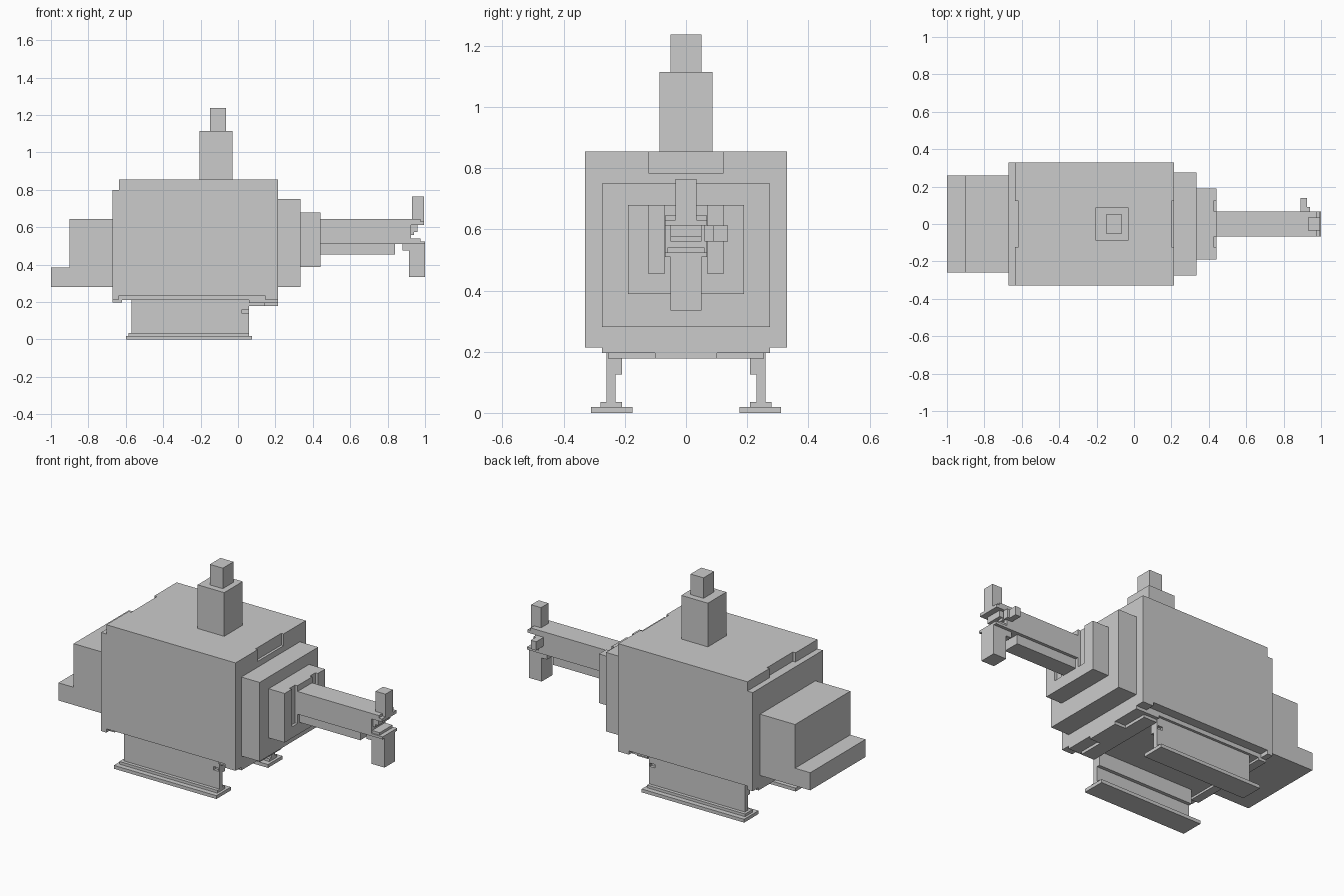
import bpy
import bmesh


def boxes(name, parts, mirror=False):
    """One object made of boxes given as (x0, x1, y0, y1, z0, z1)."""
    bm = bmesh.new()
    for x0, x1, y0, y1, z0, z1 in parts:
        verts = bmesh.ops.create_cube(bm, size=1)["verts"]
        for v in verts:
            v.co.x = x1 if v.co.x > 0 else x0
            v.co.y = y1 if v.co.y > 0 else y0
            v.co.z = z1 if v.co.z > 0 else z0
    mesh = bpy.data.meshes.new(name)
    bm.to_mesh(mesh)
    bm.free()
    ob = bpy.data.objects.new(name, mesh)
    bpy.context.collection.objects.link(ob)
    if mirror:
        mod = ob.modifiers.new("mirror", "MIRROR")
        mod.use_axis = (False, True, False)
    return ob


def sym(x0, x1, hy, z0, z1):
    """Box limits symmetric about y = 0."""
    return (x0, x1, -hy, hy, z0, z1)


def cut(target, name, parts, mirror=False):
    cutter = boxes(name, parts, mirror)
    cutter.hide_render = True
    cutter.hide_set(True)
    cutter.display_type = "WIRE"
    mod = target.modifiers.new(name, "BOOLEAN")
    mod.operation = "DIFFERENCE"
    mod.solver = "EXACT"
    mod.object = cutter


# Cabin with shallow pockets at both ends of the roof
cabin = boxes("cabin", [sym(-0.635, 0.215, 0.33, 0.235, 0.855)])
cut(cabin, "roof_pocket_cutter", [
    sym(0.20, 0.3, 0.122, 0.785, 0.9),
    sym(-0.7, -0.618, 0.122, 0.80, 0.9),
])
boxes("cabin_front_plate", [sym(-0.67, -0.635, 0.33, 0.235, 0.80)])

# Nose steps
boxes("nose", [sym(-0.90, -0.67, 0.26, 0.28, 0.645)])
boxes("nose_tip", [sym(-1.0, -0.90, 0.26, 0.28, 0.385)])

# Belly
boxes("belly_floor", [sym(-0.635, 0.215, 0.275, 0.21, 0.235)])
boxes("belly_rear_rim", [sym(0.145, 0.215, 0.33, 0.213, 0.235)])
boxes("belly_front_rim", [
    sym(-0.67, -0.635, 0.33, 0.213, 0.235),
    sym(-0.67, -0.62, 0.275, 0.197, 0.213),
])
boxes("belly_rear_plate", [
    sym(0.06, 0.215, 0.275, 0.195, 0.21),
    sym(0.06, 0.145, 0.255, 0.178, 0.195),
    sym(0.145, 0.215, 0.102, 0.178, 0.195),
])

# Stepped tail root, with slots beside the boom
boxes("tail_root_large", [sym(0.215, 0.335, 0.275, 0.28, 0.75)])
root = boxes("tail_root_small", [sym(0.335, 0.44, 0.19, 0.388, 0.68)])
cut(root, "root_slot_cutter", [(0.424, 0.5, 0.07, 0.122, 0.455, 0.72)], True)

# Tail boom and its staircase end
boxes("tail_boom", [sym(0.43, 0.925, 0.068, 0.51, 0.645)])
boxes("boom_keel", [sym(0.43, 0.84, 0.05, 0.455, 0.51)])
boxes("boom_end_steps", [
    sym(0.925, 0.975, 0.068, 0.63, 0.645),
    sym(0.925, 0.995, 0.068, 0.612, 0.63),
    sym(0.925, 0.96, 0.05, 0.575, 0.612),
    sym(0.925, 0.94, 0.05, 0.56, 0.575),
    sym(0.925, 0.975, 0.06, 0.525, 0.54),
    sym(0.925, 1.0, 0.068, 0.51, 0.525),
])

# Tail fins and tail rotor hub
boxes("upper_fin", [sym(0.93, 0.995, 0.035, 0.63, 0.765)])
boxes("lower_fin", [
    sym(0.915, 1.0, 0.05, 0.335, 0.51),
    sym(0.88, 0.915, 0.05, 0.475, 0.51),
])
boxes("tail_rotor_hub", [
    (0.89, 0.925, 0.085, 0.138, 0.56, 0.612),
    (0.89, 0.94, 0.06, 0.09, 0.56, 0.612),
])

# Rotor mast
boxes("mast_base", [(-0.205, -0.03, -0.087, 0.087, 0.855, 1.115)])
boxes("mast_top", [sym(-0.15, -0.065, 0.05, 1.115, 1.237)])

# Landing skids, mirrored
boxes("skids", [
    (-0.60, 0.075, 0.175, 0.31, 0.0, 0.02),
    (-0.585, 0.06, 0.21, 0.28, 0.02, 0.036),
], True)
struts = boxes("skid_struts", [(-0.57, 0.06, 0.23, 0.26, 0.036, 0.21)], True)
cut(struts, "strut_notch_cutter", [(0.022, 0.055, 0.243, 0.3, 0.14, 0.16)], True)
boxes("strut_flanges", [(-0.57, 0.06, 0.21, 0.235, 0.125, 0.21)], True)
